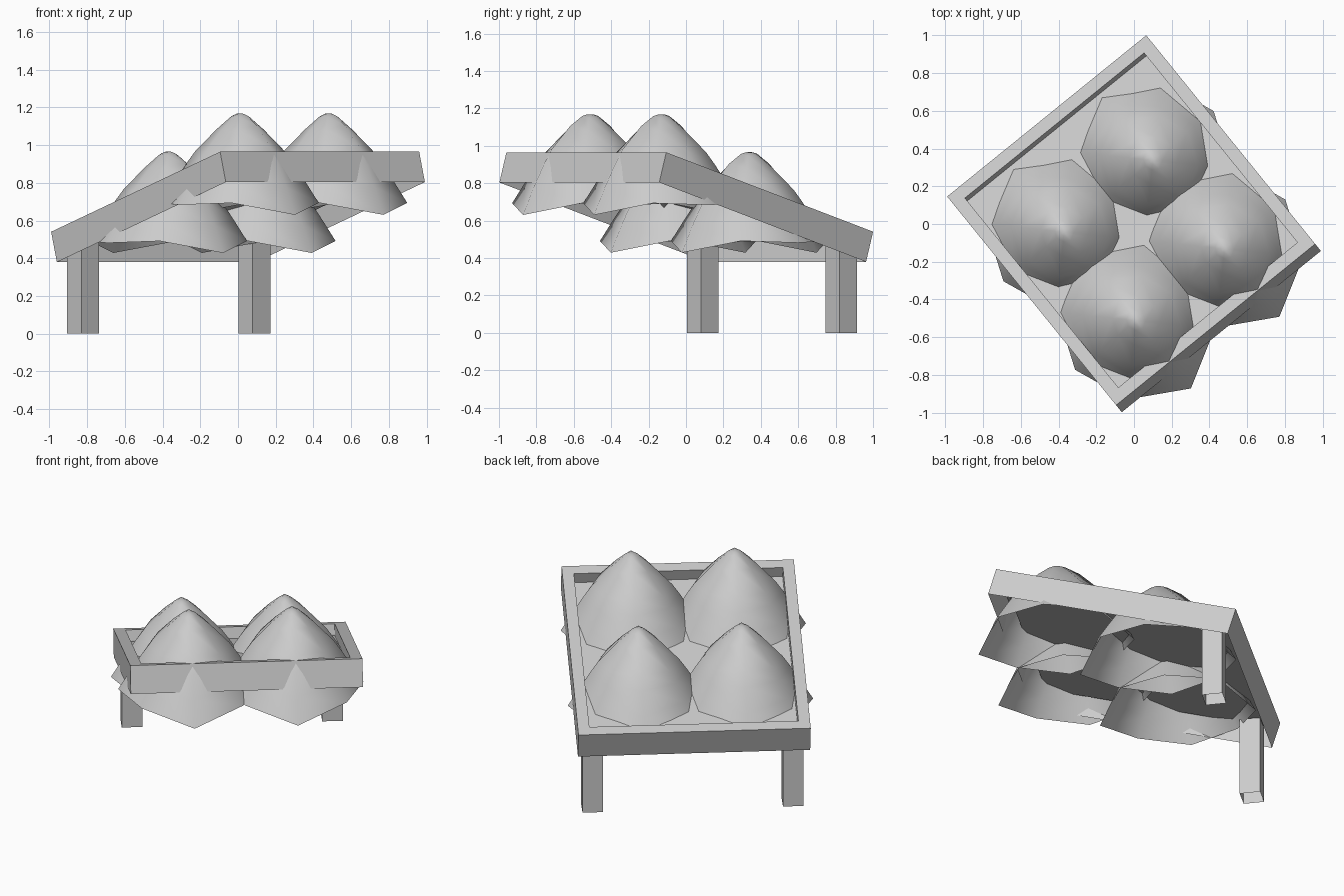
import bpy, bmesh
from math import radians, cos, sin, pi
from mathutils import Matrix, Vector

if "Cube" in bpy.data.objects:
    bpy.data.objects.remove(bpy.data.objects["Cube"])

TURN = radians(39)      # heading of the whole stand
TILT = radians(16.6)    # slope of the tray
tray = Matrix.Translation((-0.015, 0.02, 0.7525)) @ Matrix.Rotation(TURN, 4, 'Z') @ Matrix.Rotation(-TILT, 4, 'X')
W, L, DEPTH, RIM, SINK = 1.358, 1.485, 0.168, 0.068, 0.07


def finish(name, bm, matrix):
    mesh = bpy.data.meshes.new(name)
    bm.to_mesh(mesh)
    bm.free()
    ob = bpy.data.objects.new(name, mesh)
    ob.matrix_world = matrix
    bpy.context.collection.objects.link(ob)
    return ob


# tray open underneath: outer wall, rim, short inner wall, sunken panel
bm = bmesh.new()
loops = []
for inset, z in ((0, -DEPTH), (0, 0), (RIM, 0), (RIM, -SINK)):
    x, y = W / 2 - inset, L / 2 - inset
    loops.append([bm.verts.new((sx * x, sy * y, z)) for sx, sy in ((1, 1), (-1, 1), (-1, -1), (1, -1))])
for p, q in zip(loops, loops[1:]):
    for i in range(4):
        j = (i + 1) % 4
        bm.faces.new((p[i], p[j], q[j], q[i]))
bm.faces.new(loops[-1])
finish("tray", bm, tray)

# hollow eight-sided peaked shells with an uneven lower edge
PROFILE = ((0.05, 0.007), (0.12, 0.04), (0.30, 0.18), (0.57, 0.425), (0.68, 0.56), (0.84, 0.775), (1, 1))


def rim_point(i):
    if i % 2:
        return 0.42, 0.475, 1.0     # diagonal corners
    if i % 4 == 0:
        return 0.415, 0.485, 1.0    # side corners
    return 0.463, 0.538, 1.25       # long, low corners


def shell(name, apex):
    bm = bmesh.new()
    tip = bm.verts.new((0, 0, 0))
    prev = None
    for fr, fz in PROFILE:
        ring = []
        for i in range(8):
            r, drop, power = rim_point(i)
            a = i * pi / 4
            ring.append(bm.verts.new((fr * r * cos(a), fr * r * sin(a), -drop * fz ** power)))
        for i in range(8):
            j = (i + 1) % 8
            if prev:
                bm.faces.new((prev[i], ring[i], ring[j], prev[j]))
            else:
                bm.faces.new((tip, ring[i], ring[j]))
        prev = ring
    ob = finish(name, bm, Matrix.Translation(apex) @ Matrix.Rotation(TURN, 4, 'Z'))
    bpy.ops.object.select_all(action='DESELECT')
    ob.select_set(True)
    bpy.context.view_layer.objects.active = ob
    bpy.ops.object.shade_smooth_by_angle(angle=radians(60))


# rim_point's long corners must follow the slope, at 90 and 270 degrees
for row, z in ((-1, 1.168), (1, 0.966)):
    for col in (-1, 1):
        off = Matrix.Rotation(TURN, 3, 'Z') @ Vector((col * 0.302, row * 0.302, 0))
        shell(f"peaked_shell_{'high' if row < 0 else 'low'}_{'left' if col < 0 else 'right'}",
              Vector((0.055 + off.x, -0.087 + off.y, z)))

# two square legs under the low edge, open at the ends
for name, x, y in (("left_leg", -0.822, 0.09), ("back_leg", 0.087, 0.83)):
    bm = bmesh.new()
    bmesh.ops.create_cube(bm, size=1)
    bmesh.ops.scale(bm, vec=(0.121, 0.121, 0.5), verts=bm.verts)
    bmesh.ops.translate(bm, vec=(0, 0, 0.25), verts=bm.verts)
    bmesh.ops.delete(bm, geom=[f for f in bm.faces if abs(f.normal.z) > 0.9], context='FACES_ONLY')
    finish(name, bm, Matrix.Translation((x, y, 0)) @ Matrix.Rotation(TURN, 4, 'Z'))
